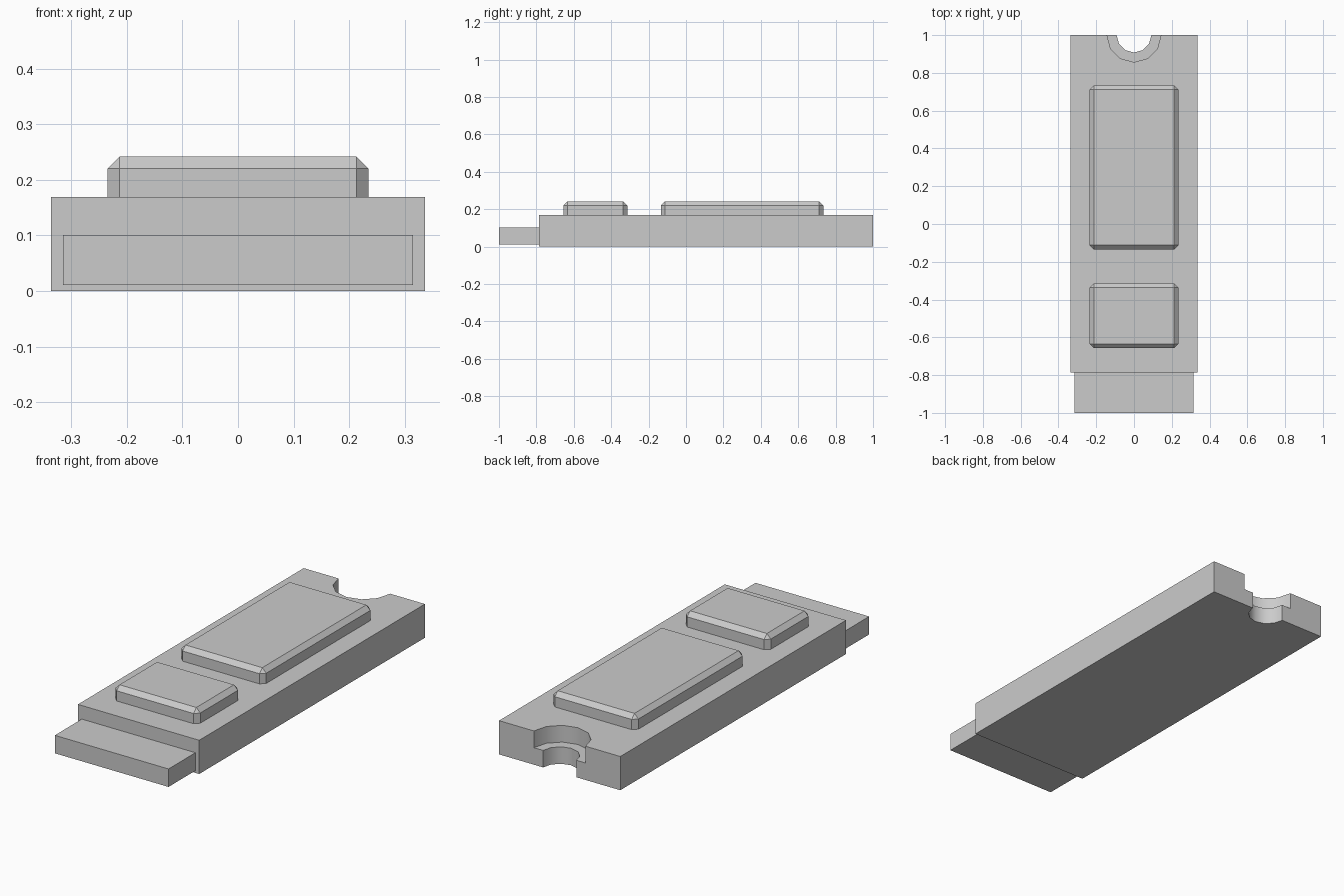
import bpy, bmesh

if "Cube" in bpy.data.objects:
    bpy.data.objects.remove(bpy.data.objects["Cube"])


def box(name, x, y0, y1, z0, z1, bevel=0.0):
    """Box symmetric in x; optional chamfer on every edge except the bottom ones."""
    bm = bmesh.new()
    bmesh.ops.create_cube(bm, size=1)
    for v in bm.verts:
        v.co = (x if v.co.x > 0 else -x,
                y1 if v.co.y > 0 else y0,
                z1 if v.co.z > 0 else z0)
    if bevel:
        edges = [e for e in bm.edges if max(v.co.z for v in e.verts) > z0 + 1e-4]
        bmesh.ops.bevel(bm, geom=edges, offset=bevel, segments=1,
                        affect='EDGES', profile=0.5)
    mesh = bpy.data.meshes.new(name)
    bm.to_mesh(mesh)
    bm.free()
    obj = bpy.data.objects.new(name, mesh)
    bpy.context.collection.objects.link(obj)
    return obj


def cut_hole(target, radius, z0, z1):
    """Cut a 12-sided vertical hole centred on the back edge."""
    bpy.ops.mesh.primitive_cylinder_add(vertices=12, radius=radius, depth=z1 - z0,
                                        location=(0, 1, (z0 + z1) / 2))
    cutter = bpy.context.object
    cutter.hide_render = True
    mod = target.modifiers.new("notch", 'BOOLEAN')
    mod.operation = 'DIFFERENCE'
    mod.solver = 'EXACT'
    mod.object = cutter
    bpy.ops.object.select_all(action='DESELECT')
    bpy.context.view_layer.objects.active = target
    target.select_set(True)
    bpy.ops.object.modifier_apply(modifier=mod.name)
    bpy.data.objects.remove(cutter)


# Circuit board with stepped screw notch
board = box("board", 0.336, -0.787, 1.0, 0.0, 0.169)
cut_hole(board, 0.143, 0.085, 0.3)
cut_hole(board, 0.092, -0.1, 0.2)
bpy.ops.object.shade_smooth_by_angle(angle=0.6)

# Edge connector
box("edge_connector", 0.315, -1.0, -0.787, 0.011, 0.101)

# Chips with chamfered tops and corners
box("large_chip", 0.235, -0.134, 0.734, 0.169, 0.242, bevel=0.022)
box("small_chip", 0.235, -0.656, -0.314, 0.169, 0.242, bevel=0.022)
